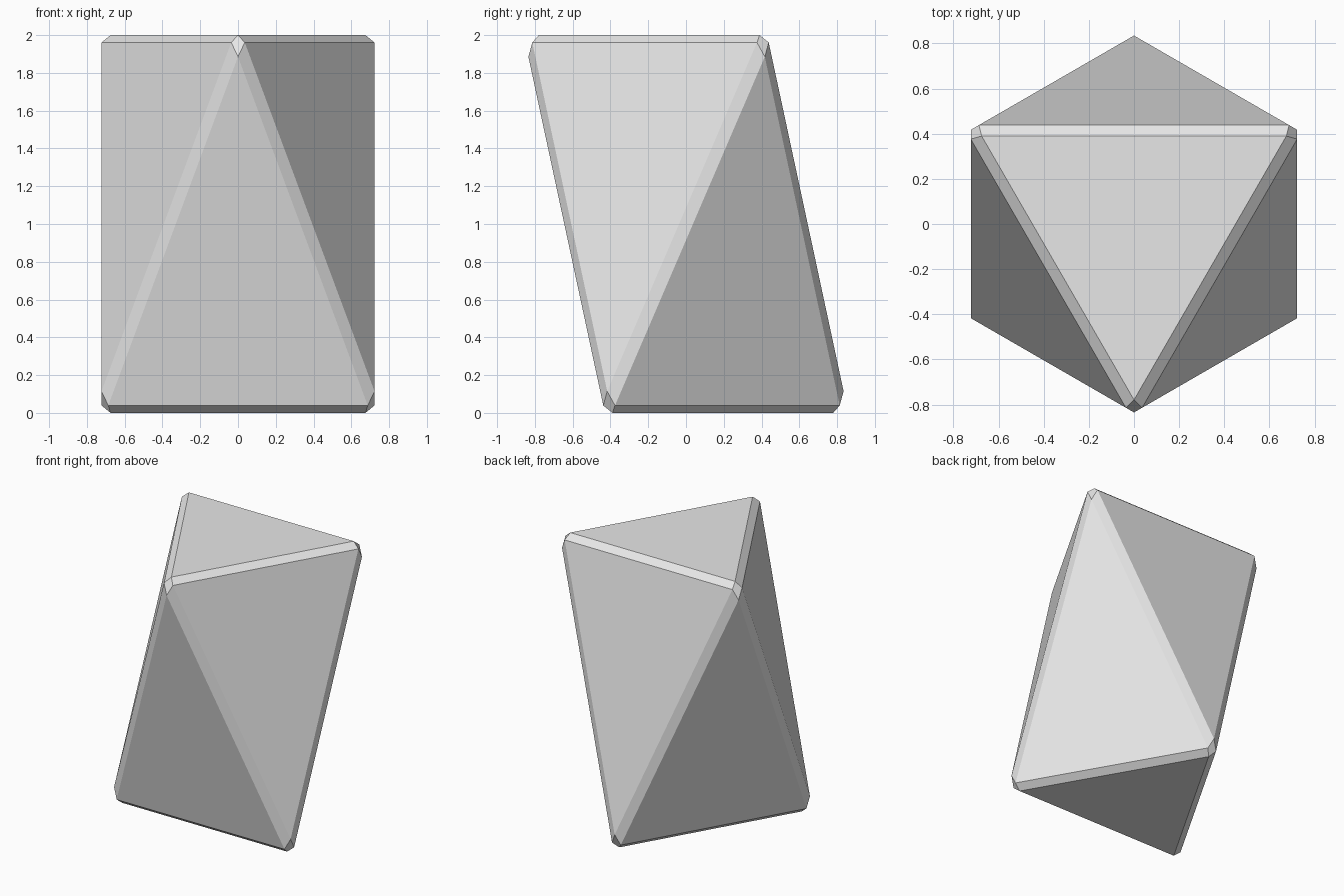
import bpy
import bmesh
from math import cos, sin, radians

RADIUS = 0.859   # corner radius of the unbevelled end triangles
HEIGHT = 2.0
BEVEL = 0.04

default = bpy.data.objects.get("Cube")
if default:
    bpy.data.objects.remove(default, do_unlink=True)

# Plain grey stone
stone = bpy.data.materials.new("light grey")
stone.use_nodes = True
grey = (0.8, 0.8, 0.8, 1.0)
stone.diffuse_color = grey
stone.node_tree.nodes["Principled BSDF"].inputs["Base Color"].default_value = grey


def triangle(bm, start, z):
    """Ring of three corners at height z, first one at angle start."""
    angles = [radians(start + 120 * i) for i in range(3)]
    return [bm.verts.new((RADIUS * cos(a), RADIUS * sin(a), z)) for a in angles]


# Crystal: two opposed triangles joined by six slanted triangles
bm = bmesh.new()
lower = triangle(bm, 90, 0)
upper = triangle(bm, 150, HEIGHT)
bm.faces.new(lower[::-1])
bm.faces.new(upper)
for i in range(3):
    j = (i + 1) % 3
    bm.faces.new((lower[i], lower[j], upper[i]))
    bm.faces.new((lower[j], upper[j], upper[i]))
bmesh.ops.recalc_face_normals(bm, faces=bm.faces)

# Chamfer every edge, leaving small facets at the corners
bmesh.ops.bevel(bm, geom=bm.edges[:], offset=BEVEL, offset_type='OFFSET',
                segments=1, profile=0.5, affect='EDGES', clamp_overlap=True)
bmesh.ops.recalc_face_normals(bm, faces=bm.faces)

mesh = bpy.data.meshes.new("crystal")
bm.to_mesh(mesh)
bm.free()
mesh.materials.append(stone)
crystal = bpy.data.objects.new("crystal", mesh)
bpy.context.collection.objects.link(crystal)
